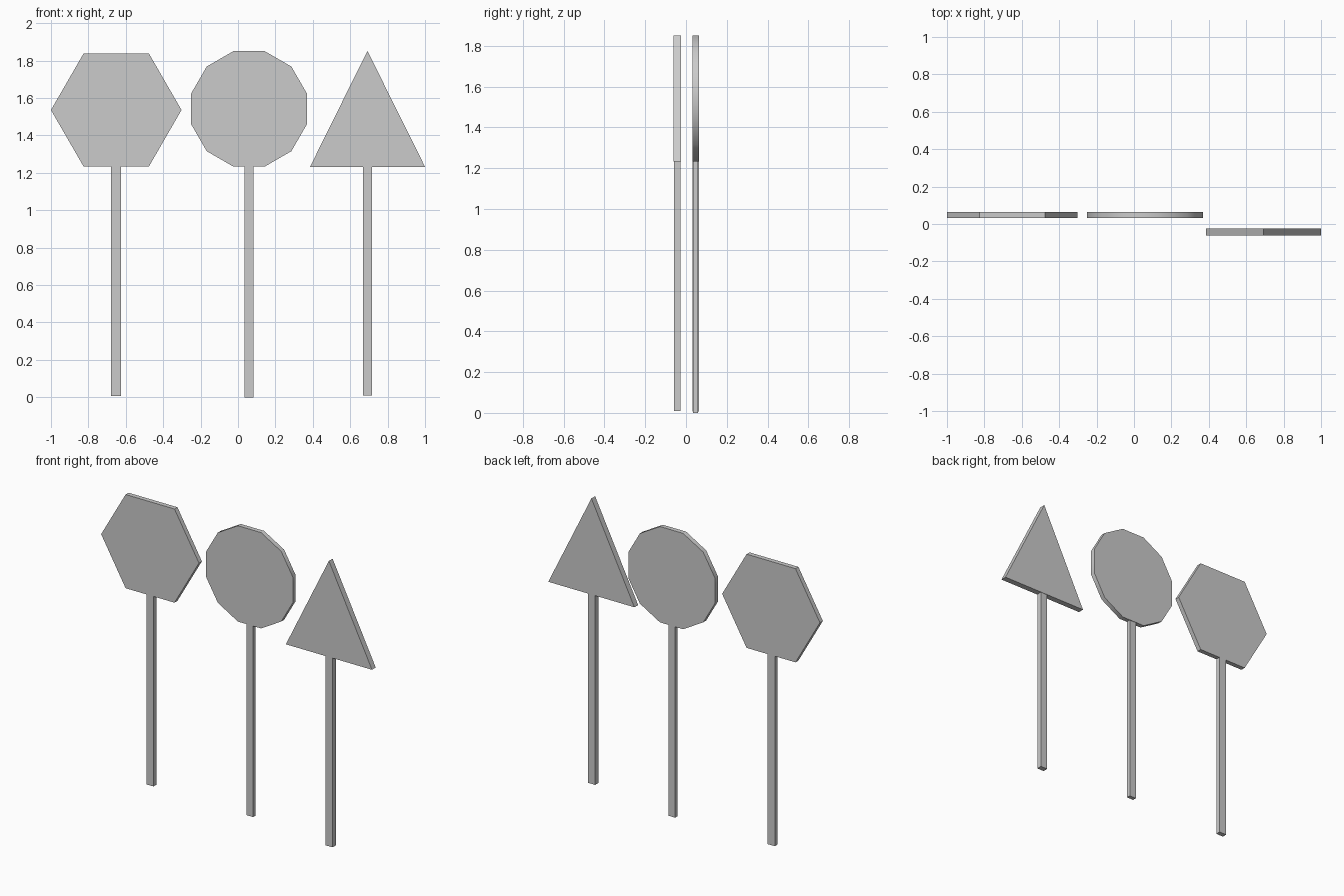
import bpy, bmesh, math
from mathutils import Vector

cube = bpy.data.objects.get("Cube")
if cube:
    bpy.data.objects.remove(cube, do_unlink=True)

grey = bpy.data.materials.new("plain grey")
grey.use_nodes = True
colour = (0.6, 0.6, 0.6, 1)
grey.diffuse_color = colour
grey.node_tree.nodes["Principled BSDF"].inputs["Base Color"].default_value = colour


def plate(name, outline, y_front, y_back, smooth=False):
    """Extrude an outline of (x, z) points from front to back."""
    bm = bmesh.new()
    face = bm.faces.new([bm.verts.new((x, y_front, z)) for x, z in outline])
    walls = bmesh.ops.extrude_face_region(bm, geom=[face])
    moved = [v for v in walls["geom"] if isinstance(v, bmesh.types.BMVert)]
    bmesh.ops.translate(bm, verts=moved, vec=Vector((0, y_back - y_front, 0)))
    bmesh.ops.recalc_face_normals(bm, faces=bm.faces)
    mesh = bpy.data.meshes.new(name)
    bm.to_mesh(mesh)
    bm.free()
    mesh.materials.append(grey)
    obj = bpy.data.objects.new(name, mesh)
    bpy.context.collection.objects.link(obj)
    if smooth:
        bpy.ops.object.select_all(action="DESELECT")
        obj.select_set(True)
        bpy.context.view_layer.objects.active = obj
        bpy.ops.object.shade_smooth_by_angle(angle=math.radians(35))
    return obj


def polygon(x, z, radius, sides, turn=0):
    angles = [turn + 2 * math.pi * i / sides for i in range(sides)]
    return [(x + radius * math.cos(a), z + radius * math.sin(a)) for a in angles]


def post(name, x, width, bottom, top, y_front, y_back):
    h = width / 2
    plate(name, [(x - h, bottom), (x + h, bottom), (x + h, top), (x - h, top)],
          y_front, y_back)


BASE = 1.232  # underside of every sign

# Sign boards
plate("hexagon_sign", polygon(-0.651, 1.536, 0.349, 6), 0.033, 0.063)
plate("round_sign", polygon(0.059, 1.542, 0.32, 12, math.pi / 12), 0.033, 0.063, True)
plate("triangle_sign", [(0.385, BASE), (1.0, BASE), (0.692, 1.852)], -0.062, -0.024)

# Posts
post("hexagon_post", -0.652, 0.052, 0.008, BASE + 0.002, 0.033, 0.063)
post("round_post", 0.06, 0.048, 0, BASE + 0.001, 0.034, 0.06)
post("triangle_post", 0.692, 0.05, 0.01, BASE, -0.06, -0.026)
